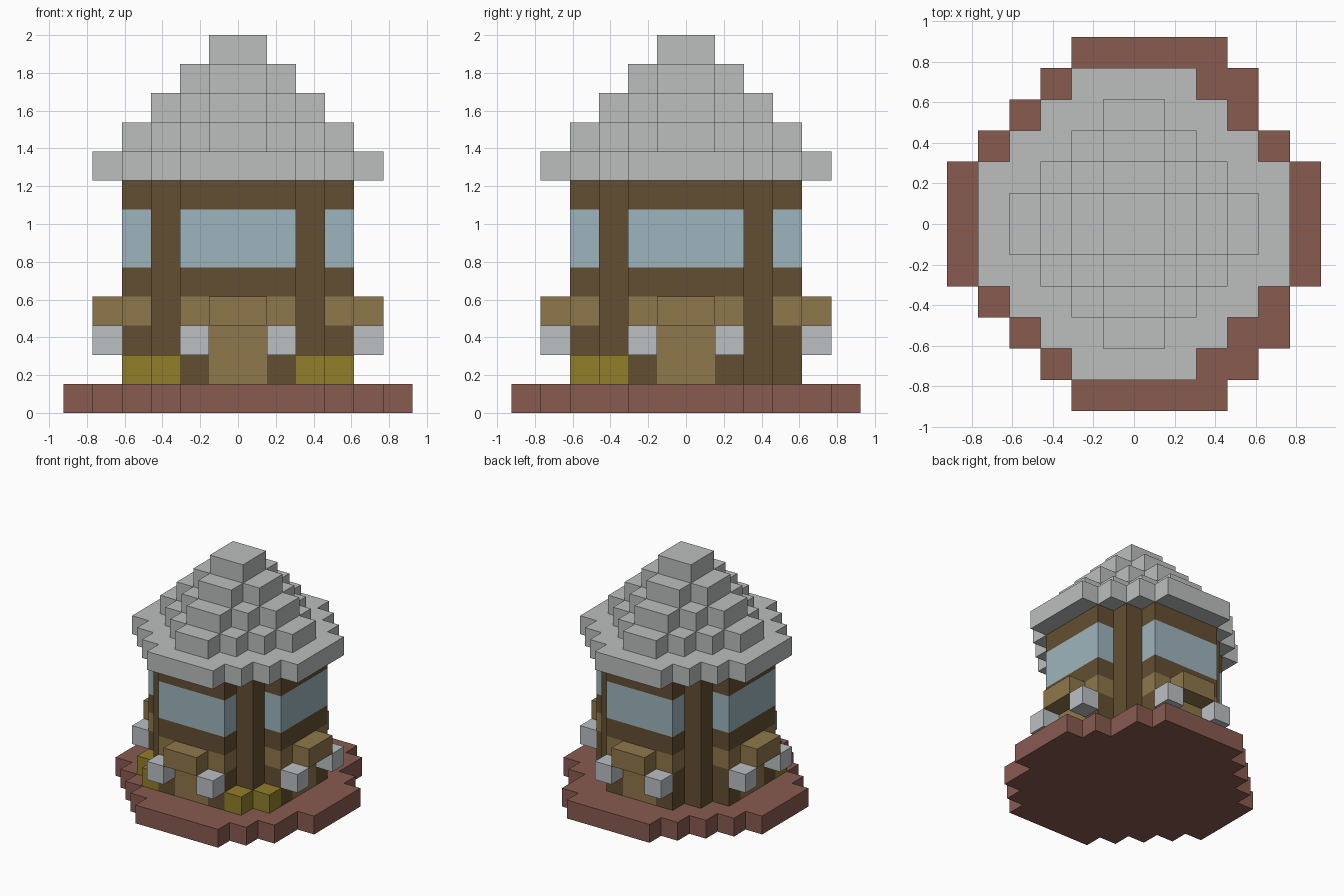
import bpy
import bmesh
from math import pi
from mathutils import Matrix

if "Cube" in bpy.data.objects:
    bpy.data.objects.remove(bpy.data.objects["Cube"])

U = 2 / 13  # one block


def linear(c):
    c /= 255
    return c / 12.92 if c <= 0.04045 else ((c + 0.055) / 1.055) ** 2.4


def material(name, r, g, b):
    color = (linear(r), linear(g), linear(b), 1)
    m = bpy.data.materials.new(name)
    m.use_nodes = True
    m.diffuse_color = color
    m.node_tree.nodes["Principled BSDF"].inputs["Base Color"].default_value = color
    return m


stone = material("grey stone", 187, 191, 190)
pale = material("pale lamp", 188, 192, 195)
timber = material("dark timber", 100, 79, 50)
plank = material("light plank", 143, 119, 75)
glass = material("blue glass", 157, 181, 189)
brick = material("red brick", 135, 91, 80)
straw = material("yellow straw", 145, 126, 42)


def add_object(name, bm, mat):
    bmesh.ops.recalc_face_normals(bm, faces=bm.faces)
    bmesh.ops.scale(bm, vec=(U, U, U), verts=bm.verts)
    mesh = bpy.data.meshes.new(name)
    bm.to_mesh(mesh)
    bm.free()
    mesh.materials.append(mat)
    obj = bpy.data.objects.new(name, mesh)
    bpy.context.collection.objects.link(obj)


def block(name, mat, x, y, z, turn=0):
    """Box between (low, high) pairs in blocks, turned by quarter turns."""
    bm = bmesh.new()
    size = [b - a for a, b in (x, y, z)]
    mid = [(a + b) / 2 for a, b in (x, y, z)]
    place = (Matrix.Rotation(turn * pi / 2, 4, "Z") @ Matrix.Translation(mid)
             @ Matrix.Diagonal((*size, 1)))
    bmesh.ops.create_cube(bm, size=1, matrix=place)
    add_object(name, bm, mat)


def slab(name, mat, left, right, z):
    """One-block slab with stepped sides; one row per block from back to front."""
    top = len(left) / 2
    outline = []
    for i, x in enumerate(right):
        outline += [(x, top - i), (x, top - i - 1)]
    for i, x in reversed(list(enumerate(left))):
        outline += [(x, top - i - 1), (x, top - i)]
    bm = bmesh.new()
    face = bm.faces.new([bm.verts.new((x, y, z)) for x, y in outline])
    up = bmesh.ops.extrude_face_region(bm, geom=[face])["geom"]
    bmesh.ops.translate(bm, vec=(0, 0, 1),
                        verts=[v for v in up if isinstance(v, bmesh.types.BMVert)])
    bmesh.ops.dissolve_limit(bm, angle_limit=0.01, verts=bm.verts, edges=bm.edges)
    add_object(name, bm, mat)


# Stepped foundation, a little fuller on its left side
slab("foundation", brick,
     [-2, -3, -4, -5, -6, -6, -6, -6, -5, -4, -3, -2],
     [3, 4, 4, 5, 6, 6, 6, 6, 5, 5, 4, 3], 0)

# Core whose corners are the four posts
block("corner_posts", timber, (-3, 3), (-3, 3), (1, 8))

# Four equal sides
for turn, side in enumerate(("front", "left", "back", "right")):
    wall = (-4, -3)
    for s, part in ((-1, "a"), (1, "b")):
        span = sorted((s, 2 * s))
        block(f"{side}_lower_wall_{part}", timber, span, wall, (1, 3), turn)
        block(f"{side}_lamp_{part}", pale, span, (-5, -4), (2, 3), turn)
    block(f"{side}_door", plank, (-1, 1), wall, (1, 3), turn)
    block(f"{side}_plank_band", plank, (-2, 2), wall, (3, 4), turn)
    block(f"{side}_canopy", plank, (-1, 1), (-5, -4), (3, 4), turn)
    block(f"{side}_sill", timber, (-2, 2), wall, (4, 5), turn)
    block(f"{side}_window", glass, (-2, 2), wall, (5, 7), turn)
    block(f"{side}_top_beam", timber, (-2, 2), wall, (7, 8), turn)

# Straw bales in the two front corners
for s, side in ((-1, "right"), (1, "left")):
    block(f"{side}_front_bale", straw, sorted((2 * s, 3 * s)), (-4, -3), (1, 2))
    block(f"{side}_side_bale", straw, sorted((3 * s, 4 * s)), (-3, -2), (1, 2))

# Eave and stepped roof tiers
eave = [2, 3, 4, 5, 5]
eave += eave[::-1]
slab("roof_eave", stone, [-x for x in eave], eave, 8)
for n in range(4, 0, -1):
    half = list(range(1, n + 1))
    rows = half + half[::-1]
    slab(f"roof_tier_{5 - n}", stone, [-x for x in rows], rows, 13 - n)
